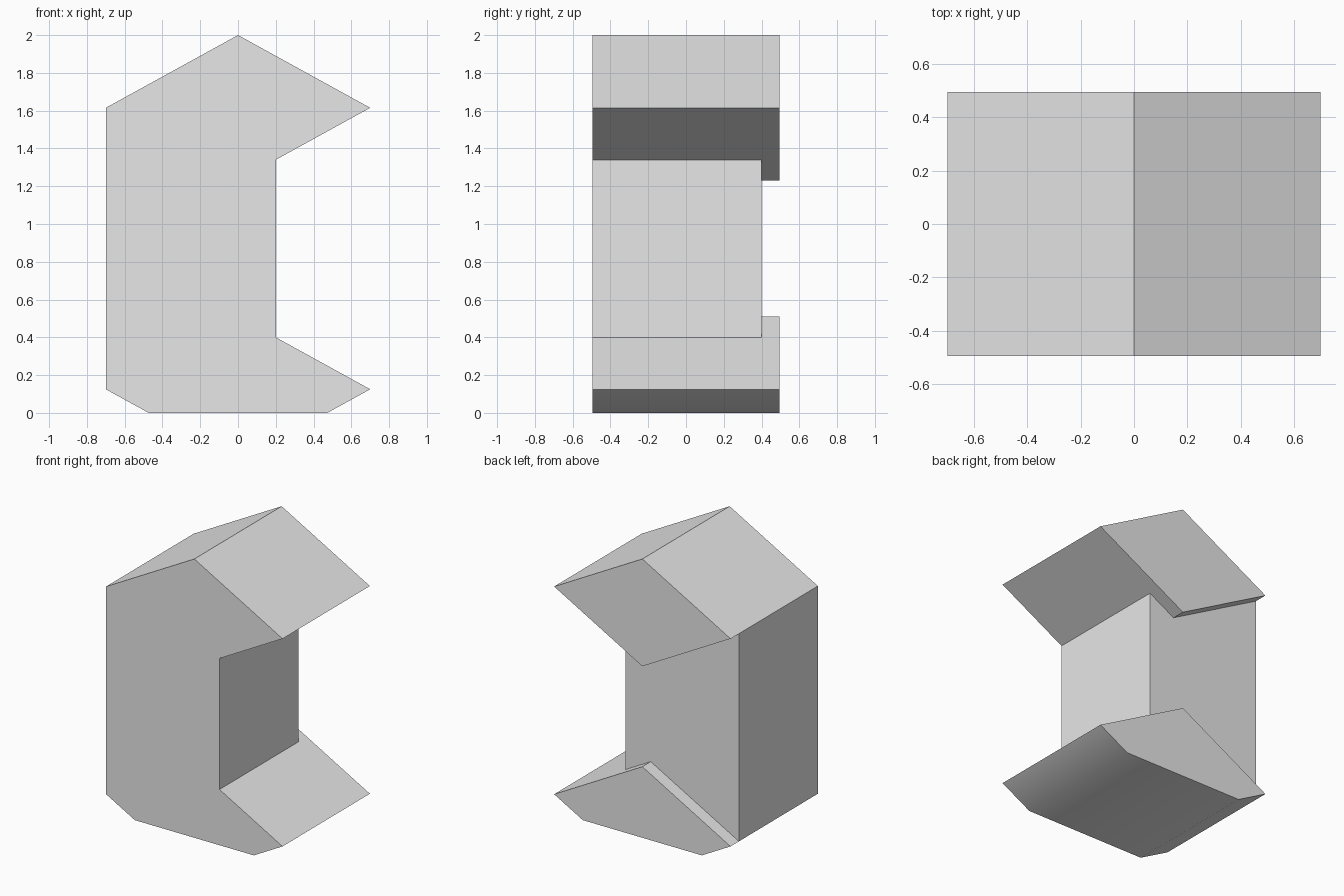
import bpy, bmesh, math

cube = bpy.data.objects.get("Cube")
if cube:
    bpy.data.objects.remove(cube, do_unlink=True)

HALF_W, DEPTH, OVERHANG = 0.7, 0.99, 0.095
SLOPE = 0.55
EAVE, RIM, POST_X = 1.615, 0.125, 0.2
RISE = HALF_W * SLOPE
POST_RISE = (HALF_W - POST_X) * SLOPE
FLAT = HALF_W - RIM / SLOPE

# One flat grey
grey = bpy.data.materials.new("plain grey")
grey.use_nodes = True
colour = (0.8, 0.8, 0.8, 1)
grey.diffuse_color = colour
shader = next(n for n in grey.node_tree.nodes if n.type == "BSDF_PRINCIPLED")
shader.inputs["Base Color"].default_value = colour

bm = bmesh.new()
points = {
    "peak": (0, EAVE + RISE),
    "eave_a": (-HALF_W, EAVE), "eave_b": (HALF_W, EAVE),
    "roof_low": (0, EAVE - RISE),
    "post_top": (POST_X, EAVE - POST_RISE),
    "post_foot": (POST_X, RIM + POST_RISE),
    "base_ridge": (0, RIM + RISE),
    "rim_a": (-HALF_W, RIM), "rim_b": (HALF_W, RIM),
    "sole_a": (-FLAT, 0), "sole_b": (FLAT, 0),
}
verts = {k: bm.verts.new((x, -DEPTH / 2, z)) for k, (x, z) in points.items()}


def panel(names):
    return bm.faces.new([verts[n] for n in names.split()])


# Front outlines of the diamond head, the column and the base
panel("peak eave_a roof_low post_top eave_b")
panel("eave_a rim_a base_ridge post_foot post_top roof_low")
panel("rim_a sole_a sole_b rim_b post_foot base_ridge")


def push_back(faces, distance):
    new = bmesh.ops.extrude_face_region(bm, geom=faces)["geom"]
    moved = [g for g in new if isinstance(g, bmesh.types.BMVert)]
    bmesh.ops.translate(bm, verts=moved, vec=(0, distance, 0))
    return [g for g in new if isinstance(g, bmesh.types.BMFace)]


# All three run back together, then head and base go past the column
back = push_back(list(bm.faces), DEPTH - OVERHANG)
ends = [f for f in back
        if any(abs(v.co.z - EAVE - RISE) < 1e-4 or v.co.z < 1e-4 for v in f.verts)]
push_back(ends, OVERHANG)

# Merge flat neighbours into clean faces
bmesh.ops.recalc_face_normals(bm, faces=bm.faces)
bmesh.ops.dissolve_limit(bm, angle_limit=math.radians(1),
                         verts=bm.verts, edges=bm.edges)
bmesh.ops.recalc_face_normals(bm, faces=bm.faces)

mesh = bpy.data.meshes.new("bracket_body")
bm.to_mesh(mesh)
bm.free()
mesh.materials.append(grey)
body = bpy.data.objects.new("bracket_body", mesh)
bpy.context.collection.objects.link(body)

# Soft chamfers under the base, crisp edges elsewhere
bpy.ops.object.select_all(action="DESELECT")
body.select_set(True)
bpy.context.view_layer.objects.active = body
bpy.ops.object.shade_smooth_by_angle(angle=math.radians(30))
